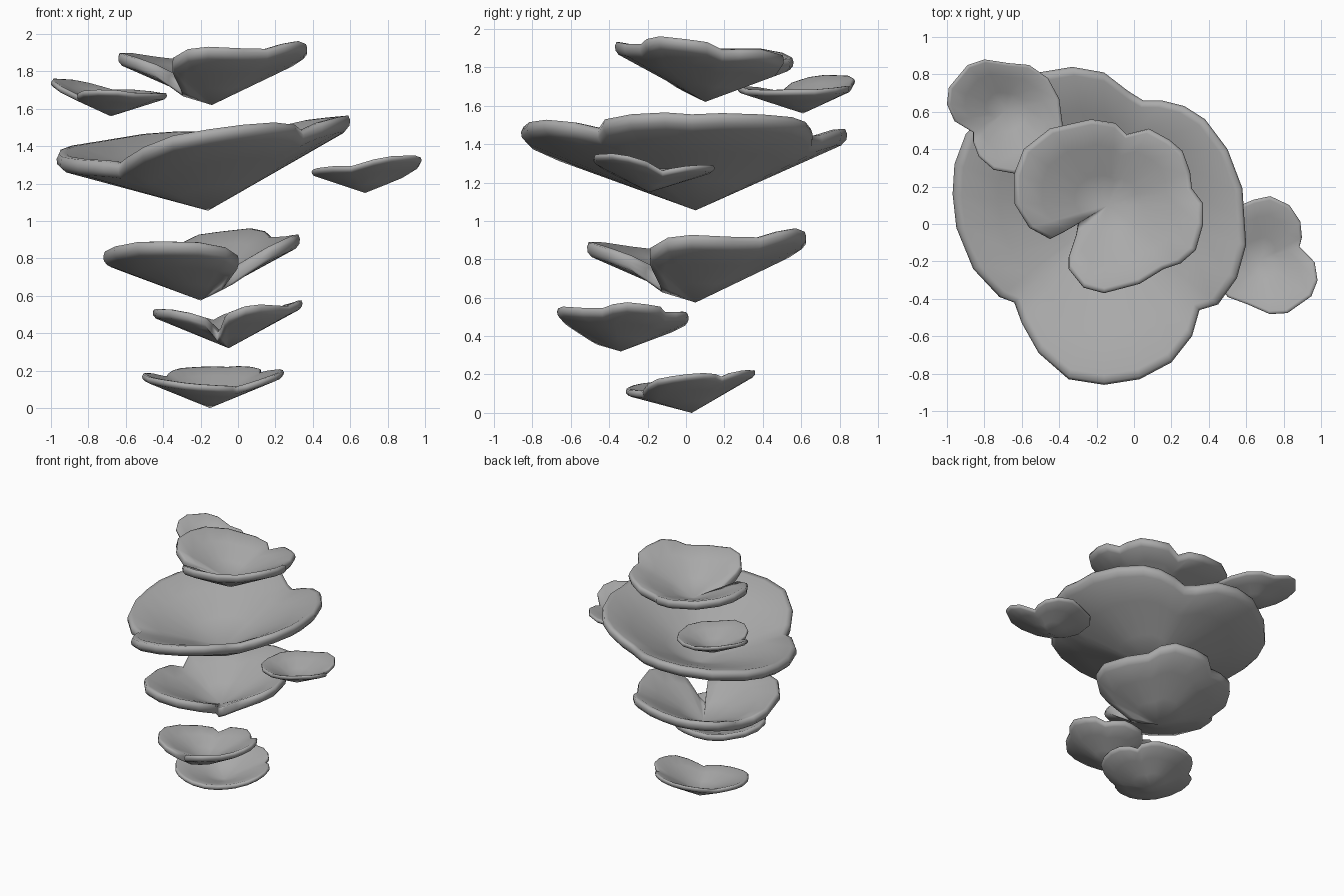
import bpy
import bmesh
from math import atan2, cos, hypot, radians
from mathutils import Matrix, Vector

default_cube = bpy.data.objects.get("Cube")
if default_cube:
    bpy.data.objects.remove(default_cube, do_unlink=True)

# One plain grey for every cap
grey = bpy.data.materials.new("plain grey")
grey.use_nodes = True
grey.diffuse_color = (0.4, 0.4, 0.4, 1)
shader = grey.node_tree.nodes["Principled BSDF"]
shader.inputs["Base Color"].default_value = grey.diffuse_color
shader.inputs["Roughness"].default_value = 0.8

# Lobed outlines around the stalk point, in hundredths of a unit
folded_outline = [
    (51, 1), (45, 9), (44, 18), (40, 29), (33, 35), (22, 41), (10, 38),
    (4, 44), (-9, 46), (-31, 41), (-45, 30), (-50, 17), (-50, 1),
    (-42, -12), (-31, -18), (-23, -14), (-16, -10), (-17, -16),
    (-21, -28), (-21, -34), (-13, -44), (-2, -47), (17, -42),
    (30, -34), (39, -31), (47, -24), (51, -10)]
broad_outline = [
    (75, -2), (74, 14), (66, 35), (54, 51), (43, 58), (31, 61), (21, 61),
    (13, 66), (0, 76), (-17, 79), (-35, 76), (-56, 63), (-74, 43),
    (-80, 27), (-81, 11), (-79, -7), (-70, -29), (-56, -44), (-48, -47),
    (-44, -58), (-35, -74), (-19, -88), (0, -91), (19, -88), (36, -79),
    (47, -65), (51, -51), (61, -48), (71, -34), (76, -16)]
small_outline = [
    (28, 6), (22, 17), (12, 24), (1, 25), (-12, 27), (-21, 24), (-31, 12),
    (-32, 3), (-28, -6), (-18, -12), (-18, -17), (-15, -25), (-7, -32),
    (4, -34), (12, -30), (25, -20), (30, -9)]

# Each shape: outline, mean slope, tilt, tilt direction, wall thickness
folded = (folded_outline, 0.61, 0.09, 290, 0.07)
broad = (broad_outline, 0.54, 0.16, 15, 0.09)
small = (small_outline, 0.52, 0.12, 135, 0.035)

# Wall section from underside to upper side: outline fraction, thickness fraction
wall_section = [(0.35, 0), (0.7, 0), (0.96, 0), (0.995, 0.2), (1, 0.5),
                (0.985, 0.85), (0.94, 1), (0.7, 1), (0.35, 0.95)]


def cap_mesh(name, shape):
    """Tilted conical bowl with a lobed, rounded rim."""
    outline, slope, tilt, direction, thickness = shape
    bm = bmesh.new()
    rim = []
    for px, py in outline:
        x, y = px / 100, py / 100
        pitch = slope + tilt * cos(atan2(y, x) - radians(direction))
        rim.append(Vector((x, y, pitch * hypot(x, y) - thickness)))

    # Thin the wall where a fold comes close to the middle
    for point in rim:
        point.z = max(point.z, 0.25 * hypot(point.x, point.y))

    rings = []
    for fraction, lift in wall_section:
        offset = Vector((0, 0, lift * thickness))
        rings.append([bm.verts.new(point * fraction + offset) for point in rim])

    count = len(rim)
    underside_tip = bm.verts.new((0, 0, 0))
    hollow = bm.verts.new((0, 0, thickness * 0.9))
    for i in range(count):
        j = (i + 1) % count
        bm.faces.new((underside_tip, rings[0][j], rings[0][i]))
        bm.faces.new((hollow, rings[-1][i], rings[-1][j]))
        for lower, upper in zip(rings, rings[1:]):
            bm.faces.new((lower[i], lower[j], upper[j], upper[i]))

    bmesh.ops.recalc_face_normals(bm, faces=bm.faces)
    for face in bm.faces:
        face.smooth = True
    mesh = bpy.data.meshes.new(name)
    bm.to_mesh(mesh)
    bm.free()
    mesh.materials.append(grey)
    return mesh


def add_cap(name, shape, location, turn=0, scale=1):
    """Place one cap, turned around its own upright axis."""
    mesh = cap_mesh(name, shape)
    mesh.transform(Matrix.Rotation(radians(turn), 4, "Z") @ Matrix.Scale(scale, 4))
    cap = bpy.data.objects.new(name, mesh)
    cap.location = location
    bpy.context.collection.objects.link(cap)
    return cap


# Stack of floating caps, from the ground up
add_cap("bottom_cap", broad, (-0.15, 0.03, 0), turn=75, scale=0.44)
add_cap("lower_cap", folded, (-0.05, -0.34, 0.32), turn=32, scale=0.75)
add_cap("middle_cap", folded, (-0.2, 0.05, 0.575), turn=90, scale=1.13)
add_cap("main_cap", broad, (-0.16, 0.05, 1.055))
add_cap("left_side_cap", small, (0.68, -0.19, 1.15), turn=165)
add_cap("back_side_cap", small, (-0.68, 0.61, 1.56))
add_cap("top_cap", folded, (-0.14, 0.1, 1.62))
